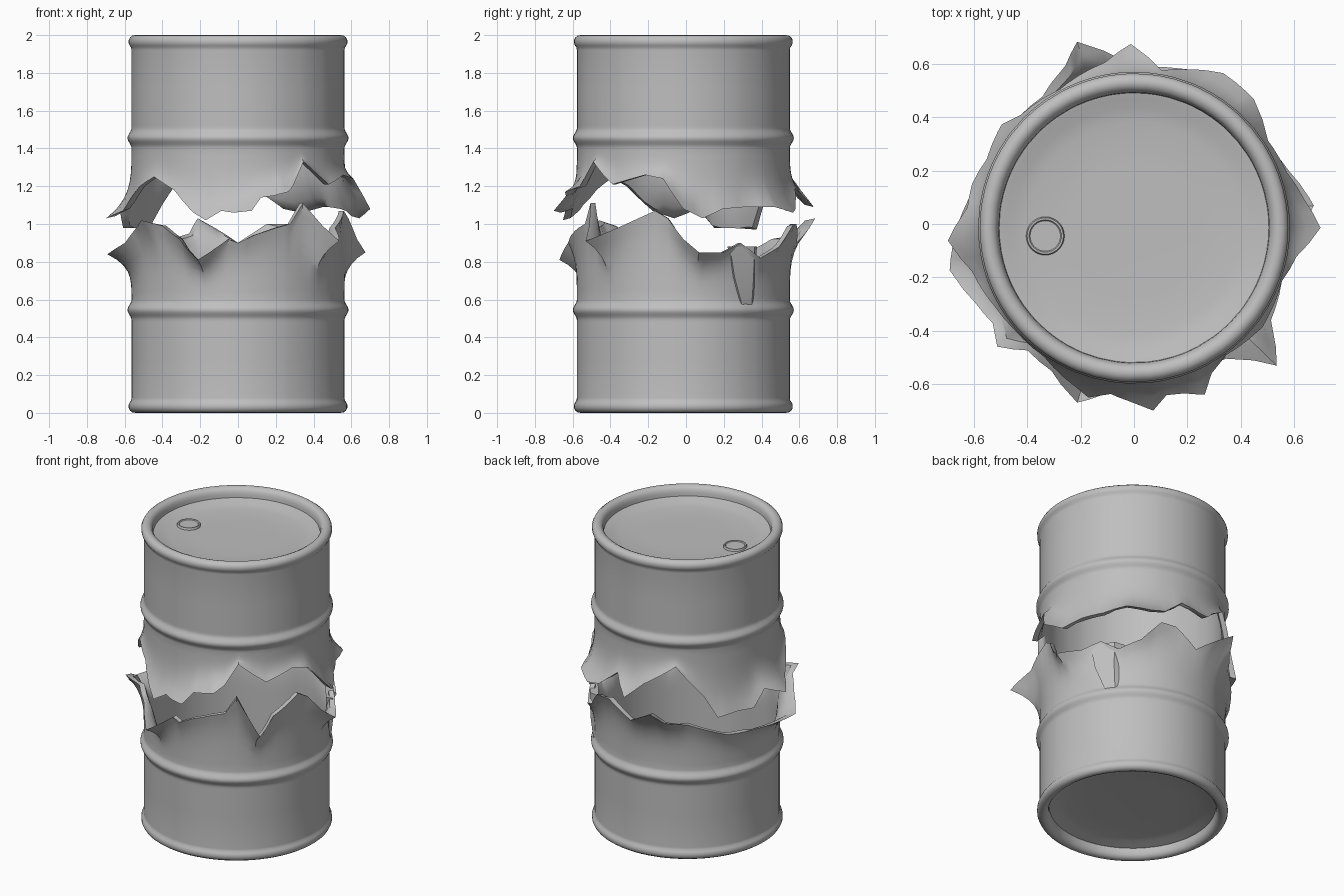
import bpy, bmesh, math

if "Cube" in bpy.data.objects:
    bpy.data.objects.remove(bpy.data.objects["Cube"])

CY = -0.014          # barrel axis offset in y
R = 0.564            # wall radius
RI = 0.54            # inner wall radius

steel = bpy.data.materials.new("grey_steel")
steel.diffuse_color = (0.52, 0.52, 0.52, 1)
steel.use_nodes = True
steel.node_tree.nodes["Principled BSDF"].inputs["Base Color"].default_value = steel.diffuse_color

# Half profile (radius, height from the end): dished end, rolled rim, wall
PROFILE = [(0.25, 0.09), (0.40, 0.087), (0.45, 0.078), (0.485, 0.067), (0.506, 0.062),
           (0.508, 0.04), (0.513, 0.022), (0.523, 0.008), (0.54, 0.0), (0.558, 0.002),
           (0.572, 0.012), (0.579, 0.026), (0.579, 0.042), (0.574, 0.055),
           (0.566, 0.066), (R, 0.08), (R, 0.29), (R, 0.48)]
# Rounded hoop
PROFILE += [(R + 0.0105 * (1 - math.cos(2 * math.pi * k / 12)), 0.492 + 0.106 * k / 12)
            for k in range(13)]
Z0 = PROFILE[-1][1]

# Torn edges: (angle in degrees, height, radius)
LOWER = [(-167, .84, .71), (-155, .90, .66), (-146, .99, .64), (-139, 1.02, .68),
         (-131, .99, .61), (-120, .92, .62), (-108, .81, .69), (-95, .92, .60),
         (-90, .90, .61), (-82, .94, .60), (-70, .98, .59), (-62, 1.0, .59),
         (-55, 1.11, .60), (-48, .99, .67), (-44, .91, .745), (-34, .98, .62),
         (-15, 1.07, .58), (-8, 1.03, .59), (0, .92, .63), (7, .85, .68),
         (20, .85, .62), (31, .90, .59), (42, .82, .61), (55, .88, .62),
         (66, 1.0, .64), (75, 1.0, .62), (90, .90, .60), (107, 1.03, .73),
         (113, .95, .66), (125, .92, .60), (149, .83, .60), (170, .83, .63)]
UPPER = [(-176, 1.03, .70), (-165, 1.07, .63), (-150, 1.2, .60), (-139, 1.25, .59),
         (-125, 1.18, .59), (-112, 1.06, .63), (-105, 1.02, .66), (-98, 1.07, .63),
         (-92, 1.06, .65), (-84, 1.07, .69), (-79, 1.14, .64), (-73, 1.15, .65),
         (-67, 1.17, .68), (-62, 1.2, .62), (-54, 1.33, .59), (-45, 1.26, .60),
         (-38, 1.21, .61), (-20, 1.26, .59), (-10, 1.24, .62), (0, 1.08, .70),
         (9, 1.03, .65), (20, 1.08, .61), (33, 1.09, .60), (47, 1.09, .66),
         (60, 1.06, .67), (68, 1.08, .64), (80, 1.19, .60), (91, 1.09, .69),
         (100, 1.18, .63), (118, 1.3, .59), (135, 1.1, .60), (142, .97, .63),
         (155, .98, .61), (165, .98, .63), (173, 1.08, .63)]


def finish(name, bm, angle):
    me = bpy.data.meshes.new(name)
    bm.to_mesh(me)
    bm.free()
    me.materials.append(steel)
    ob = bpy.data.objects.new(name, me)
    bpy.context.collection.objects.link(ob)
    bpy.ops.object.select_all(action='DESELECT')
    ob.select_set(True)
    bpy.context.view_layer.objects.active = ob
    bpy.ops.object.shade_smooth_by_angle(angle=math.radians(angle))
    return ob


def edge_at(table, a):
    """Height and radius of the torn edge, interpolated around the loop."""
    first, last = table[0], table[-1]
    loop = [(last[0] - 360, *last[1:])] + table + [(first[0] + 360, *first[1:])]
    for p, q in zip(loop, loop[1:]):
        if p[0] <= a <= q[0]:
            f = (a - p[0]) / (q[0] - p[0])
            return p[1] + f * (q[1] - p[1]), p[2] + f * (q[2] - p[2])


def barrel_half(name, table, top):
    # Angles: the torn corners plus an even spread between them
    angles = [t[0] for t in table]
    for a in range(-180, 180, 5):
        if all(abs((a - b + 180) % 360 - 180) > 2.4 for b in angles):
            angles.append(a)
    angles.sort()
    n = len(angles)
    bm = bmesh.new()
    flip = (lambda z: 2 - z) if top else (lambda z: z)
    centre = bm.verts.new((0, CY, flip(0.09)))
    inner_centre = bm.verts.new((0, CY, flip(0.11)))
    columns = []
    for a in angles:
        pts = [(r, flip(z)) for r, z in PROFILE]
        ze, re = edge_at(table, a)
        z0 = flip(Z0)
        ts = [k / 8 for k in range(1, 9)]
        # Outer wall flaring to the tear, then the thicker lip and inner wall back down
        pts += [(R + (re - R) * t ** 3.6, z0 + (ze - z0) * t) for t in ts]
        ri = RI + (re - R) * 0.8
        zi = ze + (0.012 if top else -0.012) * (re > 0.62)
        pts += [(RI + (ri - RI) * t ** 3.6, z0 + (zi - z0) * t) for t in ts[::-1]]
        pts += [(RI, z0), (RI, flip(0.11))]
        c, s = math.cos(math.radians(a)), math.sin(math.radians(a))
        columns.append([bm.verts.new((r * c, CY + r * s, z)) for r, z in pts])
    for j in range(n):
        p, q = columns[j], columns[(j + 1) % n]
        faces = [(centre, q[0], p[0]), (p[-1], q[-1], inner_centre)]
        faces += [(p[i], q[i], q[i + 1], p[i + 1]) for i in range(len(p) - 1)]
        for f in faces:
            bm.faces.new(f[::-1] if top else f)
    return finish(name, bm, 45)


barrel_half("lower_barrel", LOWER, False)
barrel_half("upper_barrel", UPPER, True)

# Strip of metal folded down over the lower wall
bm = bmesh.new()
for y0, y1, z, out in ((.22, .375, .88, .03), (.245, .37, .72, .026), (.285, .36, .57, .008)):
    for y, o in ((y0, -.015), (y1, -.015), (y0 + .012, out), (y1 - .012, out)):
        a = math.asin((y - CY) / (R + o))
        bm.verts.new(((R + o) * math.cos(a), y, z))
bmesh.ops.convex_hull(bm, input=bm.verts)
loose = [v for v in bm.verts if not v.link_faces]
bmesh.ops.delete(bm, geom=loose, context='VERTS')
finish("folded_strip", bm, 25)

# Filler cap on the lid: turned disc with a raised lip
bm = bmesh.new()
cap = [(0.072, 1.90), (0.072, 1.918), (0.068, 1.925), (0.061, 1.925), (0.057, 1.92)]
N = 32
rings = [[bm.verts.new((-0.333 + r * math.cos(2 * math.pi * k / N),
                        -0.045 + r * math.sin(2 * math.pi * k / N), z))
          for k in range(N)] for r, z in cap]
for lo, hi in zip(rings, rings[1:]):
    for k in range(N):
        bm.faces.new((lo[k], lo[(k + 1) % N], hi[(k + 1) % N], hi[k]))
bm.faces.new(rings[-1])
finish("filler_cap", bm, 35)
